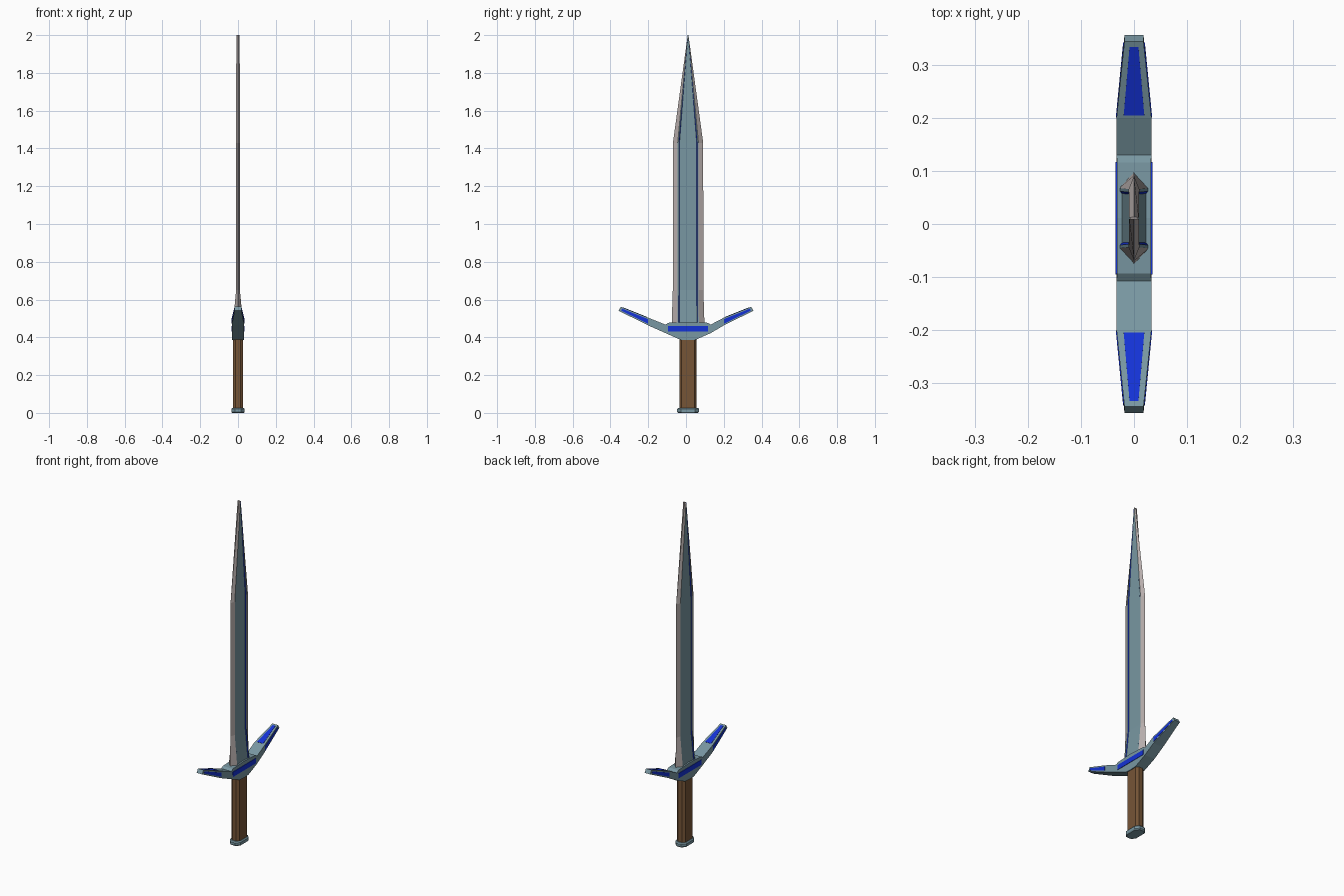
import bpy, bmesh
from mathutils import Vector

if "Cube" in bpy.data.objects:
    bpy.data.objects.remove(bpy.data.objects["Cube"])


def material(name, rgb):
    m = bpy.data.materials.new(name)
    m.diffuse_color = (*rgb, 1)
    m.use_nodes = True
    m.node_tree.nodes["Principled BSDF"].inputs["Base Color"].default_value = m.diffuse_color
    return m


TEAL = material("teal steel", (0.19, 0.31, 0.36))
BLUE = material("blue inlay", (0.007, 0.032, 0.68))
WOOD = material("brown grip", (0.18, 0.09, 0.037))
EDGE = material("pale edge", (0.47, 0.42, 0.41))
C = 0.011   # centre line of blade, grip and pommel along y


def loft(name, rings, mats, rule=lambda k: 0):
    """Skin closed rings of equal length; rule maps a side number to a material."""
    bm = bmesh.new()
    vs = [[bm.verts.new(p) for p in r] for r in rings]
    n = len(rings[0])
    for a, b in zip(vs, vs[1:]):
        for k in range(n):
            j = (k + 1) % n
            bm.faces.new((a[k], a[j], b[j], b[k])).material_index = rule(k)
    bm.faces.new(vs[0])
    bm.faces.new(vs[-1])
    bmesh.ops.remove_doubles(bm, verts=bm.verts, dist=1e-5)
    bmesh.ops.recalc_face_normals(bm, faces=bm.faces)
    me = bpy.data.meshes.new(name)
    bm.to_mesh(me)
    bm.free()
    for m in mats:
        me.materials.append(m)
    ob = bpy.data.objects.new(name, me)
    bpy.context.collection.objects.link(ob)
    return ob


# Blade: sharp edges, flat rims, blue groove walls and a sunken centre panel
def blade_ring(z, edge, ridge, w, d=0.003):
    s = ridge / 0.056
    half = [(0, edge), (w, ridge), (w, ridge - 0.006 * s), (w - d, ridge - 0.01 * s)]
    right = half + [(x, -y) for x, y in half[::-1]]
    left = [(-x, y) for x, y in right[-2:0:-1]]
    return [(x, C + y, z) for x, y in right + left]


def blade_color(k):
    k = k % 7
    return 0 if k in (0, 6) else 2 if k in (2, 4) else 1


loft("blade", [blade_ring(0.46, 0.087, 0.057, 0.028),
               blade_ring(0.65, 0.081, 0.055, 0.010),
               blade_ring(1.43, 0.080, 0.055, 0.010),
               blade_ring(2.0, 0.002, 0.0015, 0.009, 0.001)],
     [EDGE, TEAL, BLUE], blade_color)


# Grip and pommel: eight-sided columns
def octagon(z, rx, ry, cx, cy):
    q = [(rx, cy), (cx, ry)]
    pts = q + [(-x, y) for x, y in q[::-1]]
    pts += [(-x, -y) for x, y in pts]
    return [(x, C + y, z) for x, y in pts]


loft("grip", [octagon(z, 0.027, 0.045, 0.012, 0.034) for z in (0.015, 0.40)], [WOOD])
loft("pommel", [octagon(z, rx, ry, rx * 0.45, ry * 0.62) for z, rx, ry in
                ((0, 0.031, 0.053), (0.006, 0.035, 0.059),
                 (0.02, 0.035, 0.059), (0.026, 0.03, 0.053))], [TEAL])

# Crossguard: each section is y and z at the top, y and z at the bottom, half width
arm = [(0.345, 0.562, 0.357, 0.541, 0.018),
       (0.20, 0.504, 0.20, 0.463, 0.033),
       (0.119, 0.467, 0.119, 0.422, 0.033),
       (0.105, 0.477, 0.040, 0.387, 0.032)]


def shift(y):
    return C if abs(y) < 0.15 else 0


def guard_ring(s, side):
    yt, zt, yb, zb, w = s
    yt, yb = side * yt + shift(yt), side * yb + shift(yb)
    return [(w, yt, zt), (-w, yt, zt), (-w, yb, zb), (w, yb, zb)]


middle = [(0.032, C, 0.482), (-0.032, C, 0.482), (-0.032, C, 0.385), (0.032, C, 0.385)]
loft("crossguard", [guard_ring(s, -1) for s in arm] + [middle] +
     [guard_ring(s, 1) for s in arm[::-1]], [TEAL])


# Blue inlays: thin plates laid on the guard faces
def plate(name, pts, normal):
    pts = [Vector(p) for p in pts]
    n = Vector(normal).normalized()
    loft(name, [[p - n * 0.003 for p in pts], [p + n * 0.0015 for p in pts]], [BLUE])


def on_face(outer, inner, u0, u1, m0, m1):
    """Tapered quad on the face between two section edges."""
    def at(u, v):
        a, b = (Vector(e[0]).lerp(Vector(e[1]), v) for e in (outer, inner))
        return a.lerp(b, u)
    return [at(u0, m0), at(u0, 1 - m0), at(u1, 1 - m1), at(u1, m1)]


for side, word in ((-1, "front"), (1, "back")):
    a, b = guard_ring(arm[0], side), guard_ring(arm[1], side)
    for i, j, label in ((0, 1, "top"), (0, 3, "right"), (1, 2, "left")):
        end = 0.96 if label == "top" else 0.99
        pts = on_face((a[i], a[j]), (b[i], b[j]), 0.07, end, 0.28, 0.2)
        n = (pts[1] - pts[0]).cross(pts[3] - pts[0])
        out = Vector((0, 0, 1)) if label == "top" else Vector((1 if i == 0 else -1, 0, 0))
        plate(f"{word}_{label}_arm_inlay", pts, n if n.dot(out) > 0 else -n)

for x, word in ((0.033, "right"), (-0.033, "left")):
    plate(f"{word}_centre_inlay",
          [(x, C + sy * 0.106, z) for sy, z in ((-1, 0.43), (1, 0.43), (1, 0.459), (-1, 0.459))],
          (x, 0, 0))
